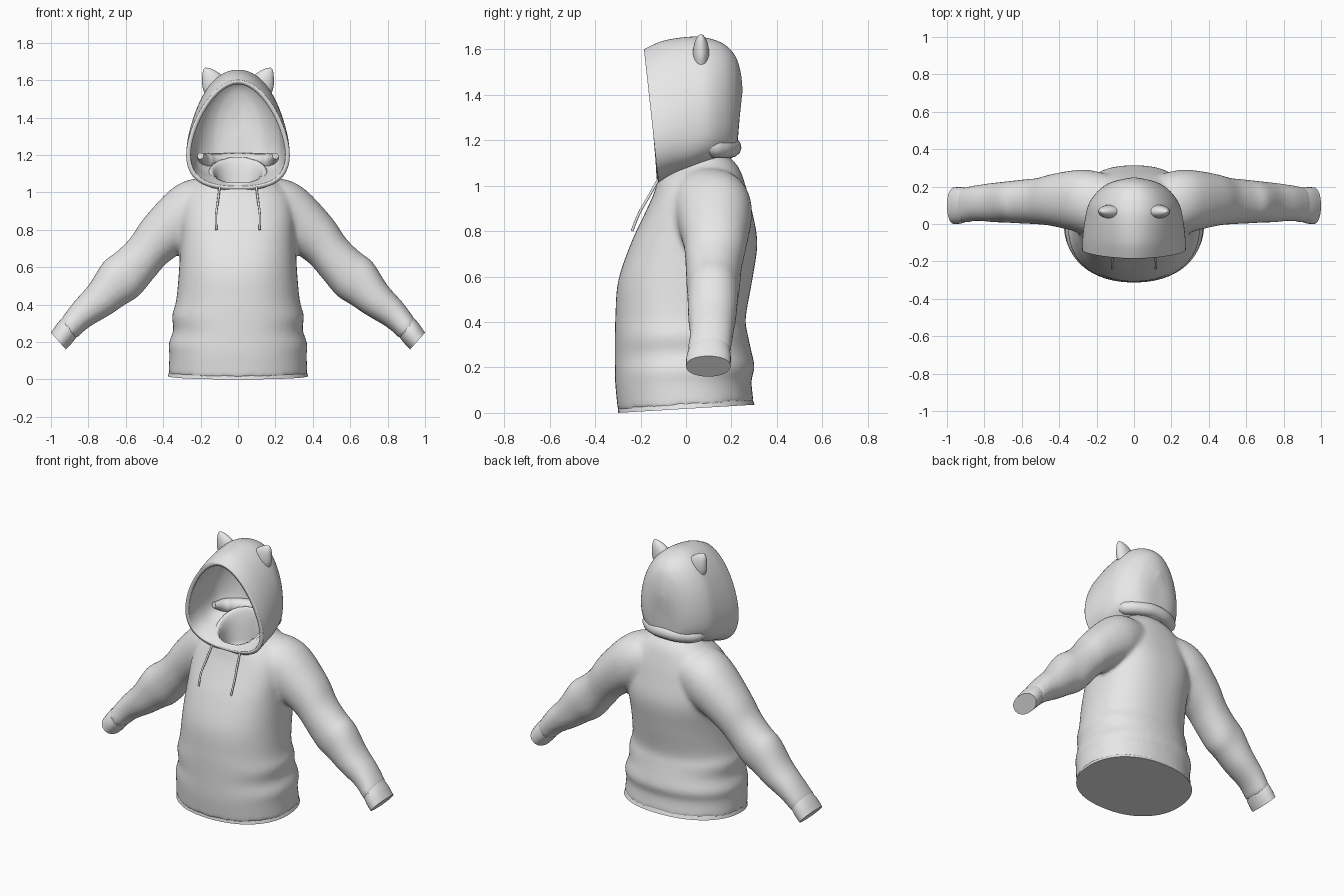
import bpy, bmesh, math
from mathutils import Vector

cube = bpy.data.objects.get("Cube")
if cube:
    bpy.data.objects.remove(cube, do_unlink=True)

fabric = bpy.data.materials.new("grey fabric")
fabric.use_nodes = True
GREY = (0.8, 0.8, 0.8, 1)
fabric.diffuse_color = GREY
fabric.node_tree.nodes["Principled BSDF"].inputs["Base Color"].default_value = GREY


def smooth_rows(rows, steps):
    """Catmull-Rom interpolation between rows of numbers."""
    out = []
    last = len(rows) - 1
    for i in range(last):
        p0, p1, p2, p3 = (rows[max(0, min(last, i + d))] for d in (-1, 0, 1, 2))
        for s in range(steps):
            t = s / steps
            out.append([0.5 * (2 * b + (c - a) * t + (2 * a - 5 * b + 4 * c - d) * t * t
                               + (3 * b - a - 3 * c + d) * t ** 3)
                        for a, b, c, d in zip(p0, p1, p2, p3)])
    out.append(list(rows[-1]))
    return out


def section(centre, u, v, power=2, sag=0):
    """A rounded outline; sag moves its widest point towards -v."""
    return [*centre, *u, *v, power, sag]


def loft(bm, rows, sides=48, steps=4, cap_start=True, cap_end=True, skip=None):
    """Skin a tube through rounded sections."""
    rings = []
    for r in smooth_rows(rows, steps):
        centre, u, v = Vector(r[0:3]), Vector(r[3:6]), Vector(r[6:9])
        ring = []
        for k in range(sides):
            a = math.tau * k / sides
            c, s = math.cos(a), math.sin(a)
            c = math.copysign(abs(c) ** (2 / r[9]), c)
            s = math.copysign(abs(s) ** (2 / r[9]), s)
            ring.append(bm.verts.new(centre + u * c + v * (s - r[10] * (1 - s * s))))
        rings.append(ring)
    for lower, upper in zip(rings, rings[1:]):
        for k in range(sides):
            j = (k + 1) % sides
            quad = (lower[k], lower[j], upper[j], upper[k])
            middle = sum((q.co for q in quad), Vector()) / 4
            if not (skip and skip(middle)):
                bm.faces.new(quad)
    if cap_start:
        bm.faces.new(rings[0][::-1])
    if cap_end:
        bm.faces.new(rings[-1])


def finish(name, bm):
    bmesh.ops.recalc_face_normals(bm, faces=bm.faces)
    mesh = bpy.data.meshes.new(name)
    bm.to_mesh(mesh)
    bm.free()
    obj = bpy.data.objects.new(name, mesh)
    bpy.context.collection.objects.link(obj)
    mesh.materials.append(fabric)
    bpy.ops.object.select_all(action='DESELECT')
    obj.select_set(True)
    bpy.context.view_layer.objects.active = obj
    bpy.ops.object.shade_smooth_by_angle(angle=math.radians(45))
    return obj


def body_section(w, front, back, z_front, z_back, power=2.2):
    return section((0, (front + back) / 2, (z_front + z_back) / 2), (w, 0, 0),
                   (0, (back - front) / 2, (z_back - z_front) / 2), power)


def sleeve_section(side, top_x, top_z, low_x, low_z, y, depth):
    return section((side * (top_x + low_x) / 2, y, (top_z + low_z) / 2),
                   (side * (top_x - low_x) / 2, 0, (top_z - low_z) / 2),
                   (0, depth, 0), 2.15)


def tube(name, points, radius, end_scale=1):
    curve = bpy.data.curves.new(name, 'CURVE')
    curve.dimensions = '3D'
    curve.bevel_depth = radius
    curve.bevel_resolution = 4
    curve.use_fill_caps = True
    spline = curve.splines.new('BEZIER')
    spline.bezier_points.add(len(points) - 1)
    for bp, co in zip(spline.bezier_points, points):
        bp.co = co
        bp.handle_left_type = bp.handle_right_type = 'AUTO'
    for end in (0, -1):
        spline.bezier_points[end].radius = end_scale
    curve.materials.append(fabric)
    obj = bpy.data.objects.new(name, curve)
    bpy.context.collection.objects.link(obj)


# Torso, rising into a collar and turning down inside the neck
TORSO = [(.373, -.3, .299, .008, .043), (.367, -.311, .288, .12, .14),
         (.371, -.313, .302, .18, .2), (.346, -.313, .286, .25, .28),
         (.353, -.313, .271, .33, .35), (.331, -.311, .263, .42, .42),
         (.316, -.299, .291, .58, .58, 2.3), (.308, -.241, .314, .75, .75, 2.5),
         (.305, -.18, .288, .88, .9, 2.5), (.285, -.14, .262, .97, 1.0, 2.4),
         (.23, -.125, .232, 1.02, 1.08), (.165, -.112, .18, 1.04, 1.14),
         (.158, -.105, .165, 1.05, 1.18), (.138, -.092, .145, 1.055, 1.19),
         (.118, -.08, .125, 1.02, 1.11), (.1, -.06, .11, .92, .95)]
# Sleeve: upper edge x z, lower edge x z, then y and half depth
SLEEVE = [(.13, 1.075, .14, .78, .1, .165), (.25, 1.07, .22, .72, .112, .176),
          (.36, 1.015, .29, .685, .125, .162), (.5, .866, .38, .622, .128, .138),
          (.575, .757, .45, .542, .122, .124), (.65, .682, .53, .447, .12, .118),
          (.72, .627, .6, .402, .118, .112), (.8, .502, .69, .342, .115, .106),
          (.88, .412, .8, .277, .112, .096), (.95, .317, .87, .213, .1, .096)]
CUFF = [(.925, .345, .845, .25, .105, .084), (.965, .3, .885, .198, .1, .097),
        (1.0, .25, .92, .16, .098, .098)]

bm = bmesh.new()
loft(bm, [body_section(*row) for row in TORSO])
for side in (1, -1):
    loft(bm, [sleeve_section(side, *row) for row in SLEEVE])
body = finish("torso_and_sleeves", bm)
remesh = body.modifiers.new("blend", 'REMESH')
remesh.mode = 'VOXEL'
remesh.voxel_size = 0.012
remesh.use_smooth_shade = True
relax = body.modifiers.new("relax", 'SMOOTH')
relax.factor = 0.5
relax.iterations = 12

# Hem and cuffs with crisp ends
bm = bmesh.new()
loft(bm, [body_section(.352, -.285, .28, .06, .095), body_section(.367, -.296, .293, .025, .06),
          body_section(.375, -.3, .302, 0, .036)], sides=64)
finish("hem", bm)
for side, label in ((1, "left"), (-1, "right")):
    bm = bmesh.new()
    loft(bm, [sleeve_section(side, *row) for row in CUFF], sides=32)
    finish(label + "_cuff", bm)

# Hood shell: y and z of the top, y and z of the bottom, half width, power, sag
HOOD = [(-.185, 1.6, -.12, 1.01, .277, 1.9, .36), (-.1, 1.637, -.05, 1.04, .274, 1.95, .38),
        (.02, 1.655, .03, 1.07, .262, 2.1, .4), (.1, 1.648, .11, 1.1, .242, 2.2, .36),
        (.17, 1.62, .168, 1.115, .2, 2.2, .3), (.217, 1.57, .207, 1.125, .148, 2.1, .22),
        (.24, 1.5, .223, 1.155, .095, 2, .1), (.249, 1.42, .235, 1.29, .03, 2, 0)]


def in_neck(p):
    return p.z < 1.2 and (p.x / .138) ** 2 + ((p.y - .03) / .118) ** 2 < 1


bm = bmesh.new()
loft(bm, [section((0, (yt + yb) / 2, (zt + zb) / 2), (w, 0, 0),
                  (0, (yt - yb) / 2, (zt - zb) / 2), power, sag)
          for yt, zt, yb, zb, w, power, sag in HOOD],
     sides=96, steps=10, cap_start=False, skip=in_neck)
hood = finish("hood", bm)
shell = hood.modifiers.new("thickness", 'SOLIDIFY')
shell.thickness = 0.024
shell.offset = -1

# Soft fold round the back of the hood
FOLD = [(0, .2, 1.168), (.1, .18, 1.165), (.17, .125, 1.168), (.2, .04, 1.195)]
tube("hood_fold", [(-x, y, z) for x, y, z in FOLD[:0:-1]] + FOLD, .044, end_scale=.4)

# Ears and drawstrings
EAR = [(.125, 1.565, .064, .036), (.138, 1.595, .06, .035), (.155, 1.628, .042, .028),
       (.17, 1.652, .022, .016), (.178, 1.665, .004, .003)]
for side, label in ((1, "left"), (-1, "right")):
    bm = bmesh.new()
    loft(bm, [section((side * x, .066, z), (side * w * .87, 0, -w * .5), (0, d, 0))
              for x, z, w, d in EAR], sides=24)
    finish(label + "_ear", bm)
    tube(label + "_drawstring", [(side * .098, -.12, 1.03), (side * .108, -.165, .95),
                                 (side * .117, -.205, .88), (side * .116, -.238, .8)], .006)
